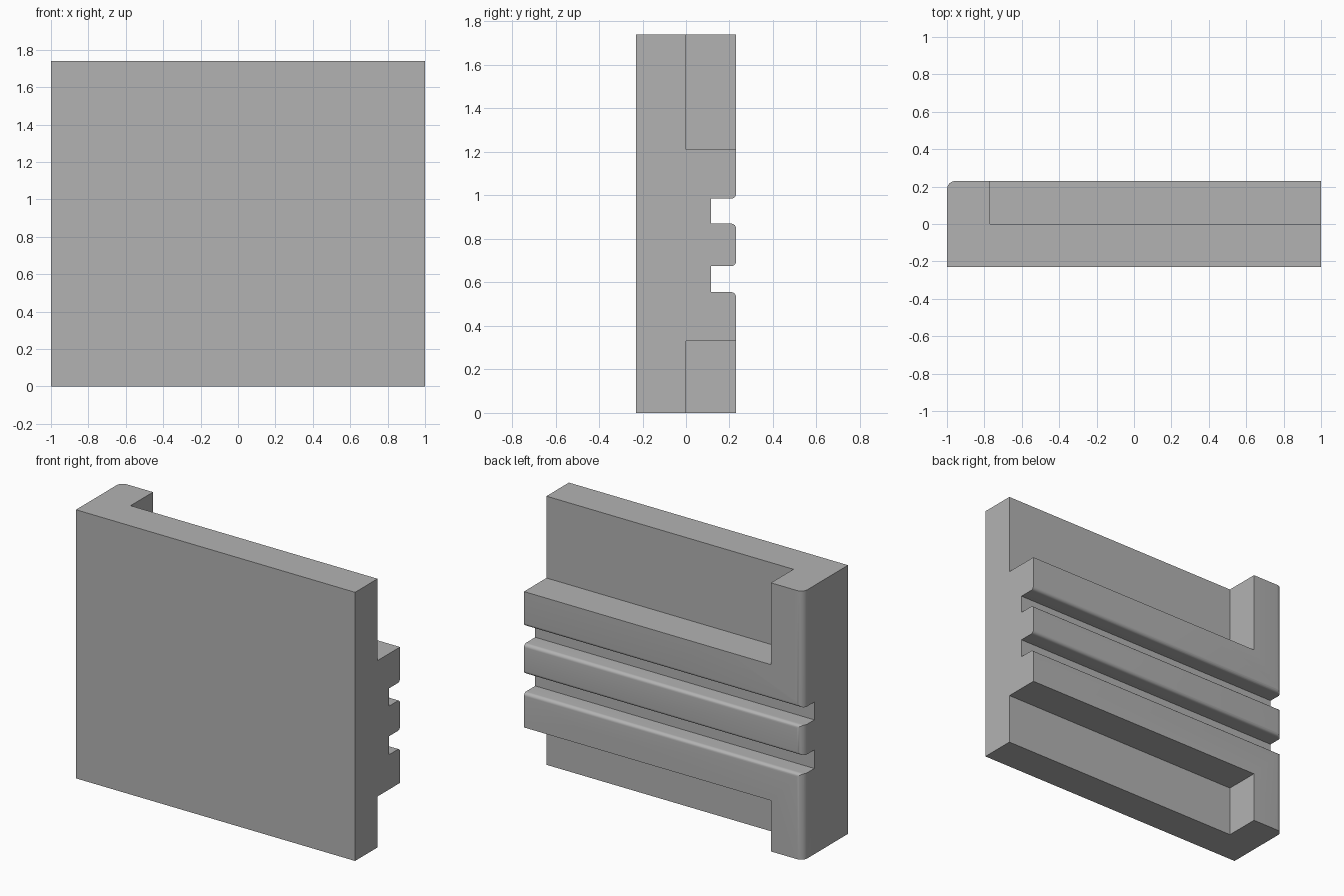
import bpy
import bmesh
from math import cos, sin, pi, radians
from mathutils import Vector

cube = bpy.data.objects.get("Cube")
if cube:
    bpy.data.objects.remove(cube, do_unlink=True)

HALF_W, HALF_D, HEIGHT = 1.0, 0.23, 1.74
BAR_BOTTOM, BAR_TOP = 0.33, 1.21        # ribbed band on the back
GROOVES = [(0.555, 0.675), (0.87, 0.985)]
GROOVE_Y, LIP_R = 0.115, 0.022
COLUMN_X, CORNER_R = -0.77, 0.045


def arc(cu, cv, r, start, end, steps=8):
    """Points on an arc, angles in degrees."""
    angles = [radians(start + (end - start) * i / steps) for i in range(steps + 1)]
    return [(cu + r * cos(a), cv + r * sin(a)) for a in angles]


def prism(name, points, place, direction):
    """Extrude a flat outline along a direction."""
    bm = bmesh.new()
    face = bm.faces.new([bm.verts.new(place(u, v)) for u, v in points])
    made = bmesh.ops.extrude_face_region(bm, geom=[face])
    verts = [g for g in made["geom"] if isinstance(g, bmesh.types.BMVert)]
    bmesh.ops.translate(bm, verts=verts, vec=Vector(direction))
    bmesh.ops.recalc_face_normals(bm, faces=bm.faces[:])
    mesh = bpy.data.meshes.new(name)
    bm.to_mesh(mesh)
    bm.free()
    obj = bpy.data.objects.new(name, mesh)
    bpy.context.collection.objects.link(obj)
    return obj


def combine(target, tool, operation):
    """Apply a boolean and discard the tool."""
    tool.hide_render = True
    mod = target.modifiers.new(operation, "BOOLEAN")
    mod.object, mod.operation, mod.solver = tool, operation, "EXACT"
    bpy.context.view_layer.objects.active = target
    bpy.ops.object.modifier_apply(modifier=mod.name)
    bpy.data.objects.remove(tool, do_unlink=True)


# Panel with two round-lipped grooves across the back (outline in y, z)
outline = [(-HALF_D, 0), (HALF_D, 0)]
for low, high in GROOVES:
    outline += arc(HALF_D - LIP_R, low - LIP_R, LIP_R, 0, 90)
    outline += [(GROOVE_Y, low), (GROOVE_Y, high)]
    outline += arc(HALF_D - LIP_R, high + LIP_R, LIP_R, -90, 0)
outline += [(HALF_D, HEIGHT), (-HALF_D, HEIGHT)]
panel = prism("grooved_panel", outline,
              lambda y, z: (-HALF_W, y, z), (2 * HALF_W, 0, 0))

# Rounded back corner of the end column (outline in x, y)
margin = 0.1
far = HALF_W + margin
plan = [(-HALF_W, -far), (far, -far), (far, HALF_D)]
plan += arc(-HALF_W + CORNER_R, HALF_D - CORNER_R, CORNER_R, 90, 180)
corner = prism("corner_cutter", plan,
               lambda x, y: (x, y, -margin), (0, 0, HEIGHT + 2 * margin))
combine(panel, corner, "INTERSECT")

# Recesses above and below the ribbed band
for low, high in [(-margin, BAR_BOTTOM), (BAR_TOP, HEIGHT + margin)]:
    rect = [(COLUMN_X, 0), (far, 0), (far, far), (COLUMN_X, far)]
    recess = prism("recess_cutter", rect,
                   lambda x, y: (x, y, low), (0, 0, high - low))
    combine(panel, recess, "DIFFERENCE")

# Plain grey finish
grey = bpy.data.materials.new("plain_grey")
colour = (0.45, 0.45, 0.45, 1)
grey.diffuse_color = colour
grey.use_nodes = True
grey.node_tree.nodes["Principled BSDF"].inputs["Base Color"].default_value = colour
panel.data.materials.clear()
panel.data.materials.append(grey)

bpy.ops.object.select_all(action="DESELECT")
panel.select_set(True)
bpy.context.view_layer.objects.active = panel
bpy.ops.object.shade_smooth_by_angle(angle=radians(30))
